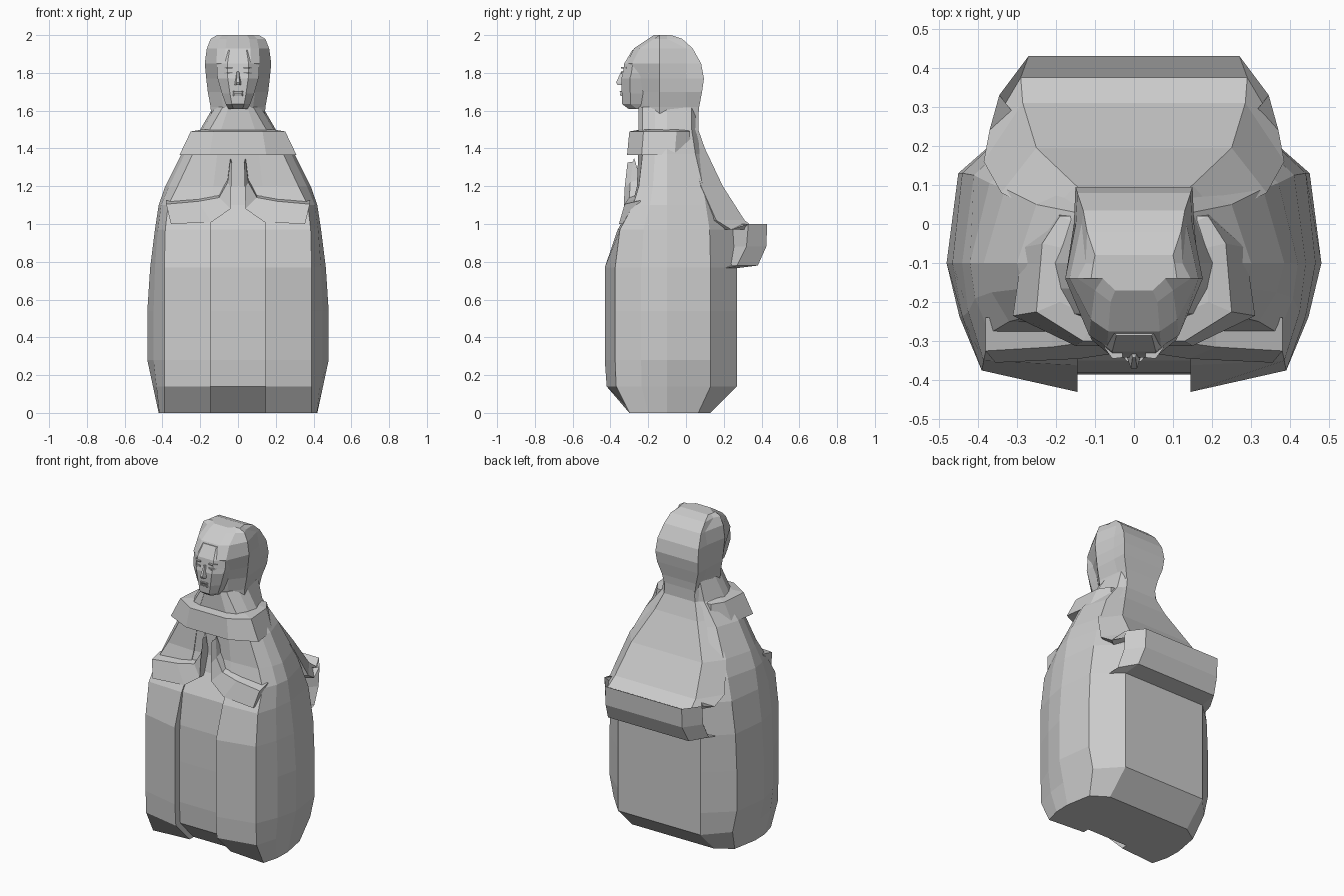
import bpy, bmesh


def finish(name, bm):
    bmesh.ops.recalc_face_normals(bm, faces=bm.faces)
    me = bpy.data.meshes.new(name)
    bm.to_mesh(me)
    bm.free()
    ob = bpy.data.objects.new(name, me)
    bpy.context.collection.objects.link(ob)
    return ob


def bridge(bm, rings):
    loops = [[bm.verts.new(p) for p in r] for r in rings]
    n = len(loops[0])
    for a, b in zip(loops, loops[1:]):
        for i in range(n):
            j = (i + 1) % n
            bm.faces.new((a[i], a[j], b[j], b[i]))
    bm.faces.new(loops[0])
    bm.faces.new(loops[-1])


def loft(name, rings):
    """rings: (z, half outline from front to back), mirrored across x."""
    bm = bmesh.new()
    bridge(bm, [[(x, y, z) for x, y in h] + [(-x, y, z) for x, y in reversed(h)]
                for z, h in rings])
    return finish(name, bm)


def paired(name, rings):
    bm = bmesh.new()
    for s in (1, -1):
        bridge(bm, [[(s * x, y, z) for x, y, z in r] for r in rings])
    return finish(name, bm)


# Robe with a recessed central strip
robe = []
for z, yc, yp, ys, xi, xo, w, w2, yb, xb in (
        (0, -.24, -.28, -.30, .145, .39, .42, .39, .13, .29),
        (.14, -.375, -.42, -.37, .145, .39, .45, .42, .27, .29),
        (.28, -.385, -.43, -.375, .145, .39, .48, .45, .27, .29),
        (.54, -.385, -.43, -.375, .145, .39, .48, .45, .27, .29),
        (.77, -.38, -.43, -.375, .145, .39, .465, .44, .27, .29),
        (.97, -.35, -.362, -.35, .145, .385, .44, .41, .25, .28),
        (1.10, -.28, -.285, -.28, .14, .37, .42, .37, .21, .26),
        (1.20, -.255, -.26, -.25, .13, .32, .385, .33, .18, .22),
        (1.37, -.25, -.253, -.23, .11, .24, .30, .25, .10, .14),
        (1.50, -.25, -.252, -.23, .09, .15, .20, .15, .06, .10),
        (1.62, -.25, -.252, -.23, .05, .08, .13, .12, .06, .09)):
    robe.append((z, [(xi, yc), (xi, yp), (xo, ys), ((xo + w) / 2 + .012, (ys - .1) / 2),
                     (w, -.10), (w2, min(.13, yb * .5)), (xb, yb)]))
loft("robe", robe)

# Cape on the back with a flared hem
cape = []
for z, xb, yb, xs, ys in (
        (1.60, .10, .065, .125, 0), (1.50, .11, .065, .15, 0),
        (1.40, .15, .10, .22, .02), (1.20, .25, .195, .34, .08),
        (1.02, .285, .31, .385, .16), (.97, .29, .375, .37, .24),
        (1.0, .27, .43, .345, .33), (.88, .27, .425, .345, .32),
        (.78, .285, .38, .35, .27), (.765, .29, .26, .36, .2)):
    cape.append((z, [(.08, 0), (xs, ys), (xb, yb)]))
loft("cape", cape)

# Shoulder collar, open at the back
loft("collar", [
    (1.372, [(.10, -.22), (.22, -.19), (.22, -.05), (.15, .01)]),
    (1.365, [(.15, -.312), (.31, -.235), (.285, -.06), (.20, .03)]),
    (1.49, [(.13, -.30), (.25, -.225), (.235, -.05), (.19, .02)]),
    (1.50, [(.10, -.24), (.19, -.20), (.19, -.06), (.14, .0)])])

# Joined hands flowing into the sleeves
arms = []
for ux, uz, lx, lz, yf, yb in (
        (.04, 1.33, .032, 1.325, -.30, -.275), (.055, 1.22, .036, 1.19, -.315, -.24),
        (.10, 1.14, .04, 1.08, -.32, -.24), (.21, 1.12, .14, 1.01, -.335, -.24),
        (.38, 1.105, .355, 1.0, -.345, -.24)):
    arms.append([(ux, yf + .02, uz), (lx, yf - .01, lz), (lx, yb, lz), (ux, yb, uz + .02)])
paired("praying_arms", arms)

# Head covering
hood = []
for z, xf, yf, w, xb, yb in (
        (1.52, .08, -.25, .14, .10, .06), (1.62, .08, -.25, .145, .12, .07),
        (1.70, .09, -.255, .16, .145, .085), (1.77, .10, -.285, .168, .15, .095),
        (1.85, .115, -.315, .176, .145, .08), (1.93, .11, -.275, .165, .13, .035),
        (1.98, .10, -.20, .145, .12, -.02), (2.0, .08, -.17, .11, .10, -.08)):
    hood.append((z, [(xf * .6, yf), (xf, yf + .03), (w, -.14), (xb + .004, .0 if yb > 0 else -.1), (xb, yb)]))
loft("hood", hood)

# Face, tapering to the chin
loft("face", [(z, [(x * .5, y), (x, y + .045), (x, -.2)]) for z, x, y in (
    (1.61, .05, -.305), (1.635, .065, -.338), (1.69, .085, -.34),
    (1.77, .108, -.342), (1.80, .112, -.334), (1.85, .112, -.327), (1.92, .09, -.285))])

# Facial features
loft("nose", [(1.735, [(.009, -.362), (.02, -.335)]), (1.75, [(.008, -.37), (.018, -.335)]),
              (1.81, [(.004, -.342), (.008, -.32)])])
for name, z0, z1, y0 in (("upper_lip", 1.695, 1.705, -.352), ("lower_lip", 1.678, 1.69, -.35)):
    loft(name, [(z0, [(.022, y0 + .004), (.036, -.325)]), (z1, [(.018, y0), (.04, -.325)])])
for name, z0, z1 in (("eyelids", 1.793, 1.803), ("eyebrows", 1.823, 1.83)):
    paired(name, [[(x, y, z0), (x, -.29, z0), (x, -.29, z1), (x, y, z1)]
                  for x, y in ((.03, -.342), (.055, -.345), (.075, -.318))])
